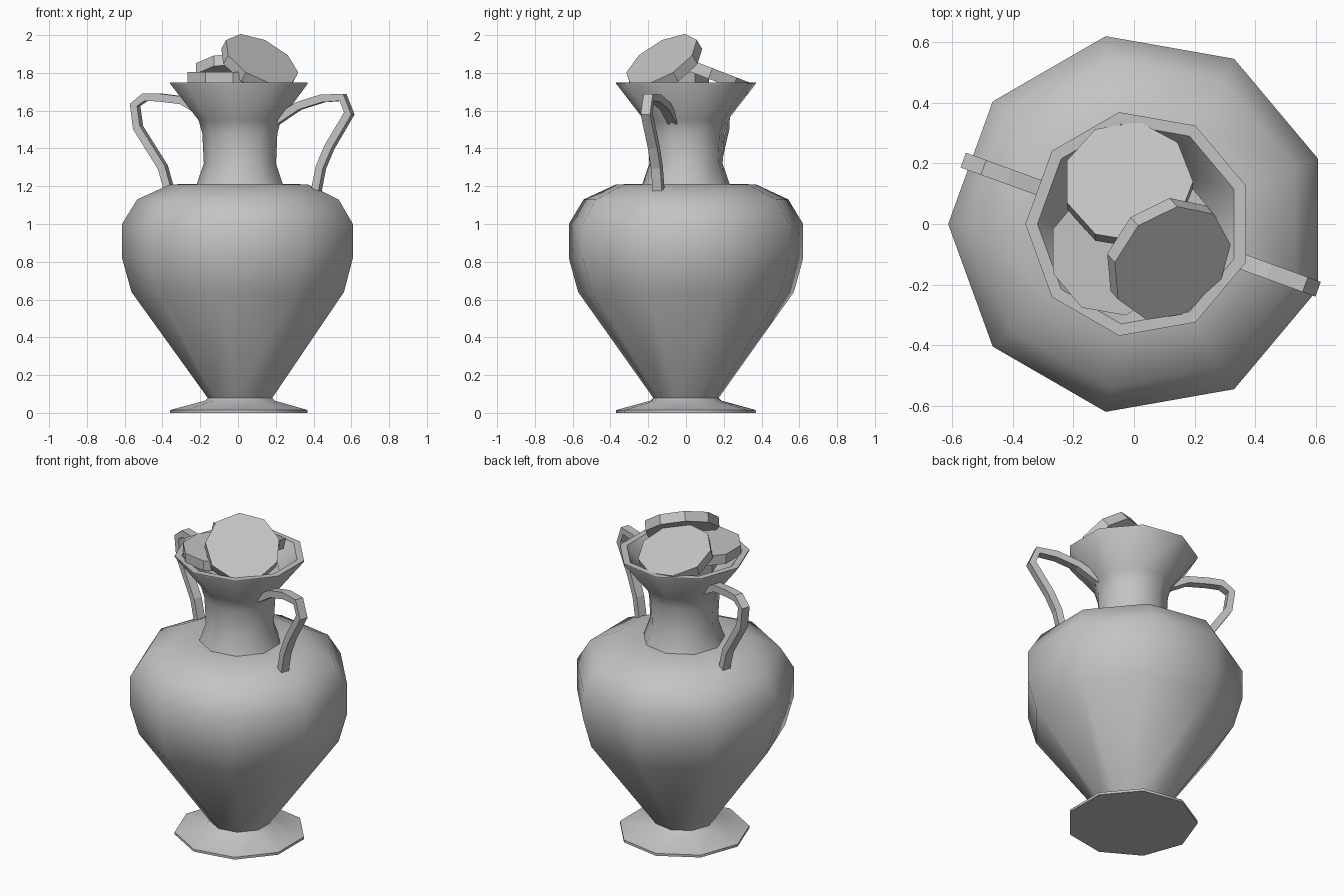
import bpy
import bmesh
from math import cos, sin, pi, radians
from mathutils import Vector

cube = bpy.data.objects.get("Cube")
if cube:
    bpy.data.objects.remove(cube)

SIDES = 9
AXIS_X = 0.016

clay = bpy.data.materials.new("grey_clay")
clay.use_nodes = True
GREY = (0.55, 0.55, 0.55, 1)
clay.diffuse_color = GREY
clay.node_tree.nodes["Principled BSDF"].inputs["Base Color"].default_value = GREY


def finish(bm, name, smooth_angle=None):
    bmesh.ops.recalc_face_normals(bm, faces=bm.faces)
    mesh = bpy.data.meshes.new(name)
    bm.to_mesh(mesh)
    bm.free()
    mesh.materials.append(clay)
    obj = bpy.data.objects.new(name, mesh)
    bpy.context.collection.objects.link(obj)
    if smooth_angle:
        bpy.ops.object.select_all(action='DESELECT')
        obj.select_set(True)
        bpy.context.view_layer.objects.active = obj
        bpy.ops.object.shade_smooth_by_angle(angle=radians(smooth_angle))
    return obj


def skin(bm, rings):
    """Bridge successive rings of points and cap both ends."""
    loops = [[bm.verts.new(p) for p in ring] for ring in rings]
    for a, b in zip(loops, loops[1:]):
        for i in range(len(a)):
            j = (i + 1) % len(a)
            bm.faces.new((a[i], a[j], b[j], b[i]))
    bm.faces.new(loops[0][::-1])
    bm.faces.new(loops[-1])


def lathe(name, profile, smooth_angle):
    bm = bmesh.new()
    # One corner points to -x
    angles = [pi + 2 * pi * i / SIDES for i in range(SIDES)]
    skin(bm, [[(AXIS_X + r * cos(a), r * sin(a), z) for a in angles]
              for r, z in profile])
    return finish(bm, name, smooth_angle)


def handle(name, path, degrees):
    """Sweep a flat strap along a radial (distance, height) path."""
    out = Vector((cos(radians(degrees)), sin(radians(degrees)), 0))
    up = Vector((0, 0, 1))
    side = up.cross(out)
    pts = [Vector((AXIS_X, 0, 0)) + out * r + up * z for r, z in path]
    rings = []
    for i, p in enumerate(pts):
        tangent = (pts[min(i + 1, len(pts) - 1)] - pts[max(i - 1, 0)]).normalized()
        normal = side.cross(tangent)
        rings.append([p + side * 0.026 * u + normal * 0.021 * v
                      for u, v in ((-1, -1), (1, -1), (1, 1), (-1, 1))])
    bm = bmesh.new()
    skin(bm, rings)
    return finish(bm, name)


def disc(name, top_centre, normal, turn=0, radius=0.215, thick=0.06):
    """Flat nine-sided disc placed by the centre of its upper face."""
    n = Vector(normal).normalized()
    rot = n.to_track_quat('Z', 'Y')
    rings = []
    for depth in (-thick, 0):
        rings.append([Vector(top_centre) + rot @ Vector(
            (radius * cos(radians(turn) + 2 * pi * i / SIDES),
             radius * sin(radians(turn) + 2 * pi * i / SIDES), depth))
            for i in range(SIDES)])
    bm = bmesh.new()
    skin(bm, rings)
    return finish(bm, name)


# Foot, belly and neck
lathe("foot", [(0.375, 0), (0.375, 0.015), (0.19, 0.065), (0.175, 0.08)], 45)
lathe("belly", [(0.175, 0.078), (0.58, 0.64), (0.63, 0.82), (0.63, 1.0),
                (0.55, 1.13), (0.375, 1.21), (0.2, 1.212)], 50)
lathe("neck", [(0.237, 1.205), (0.197, 1.32), (0.205, 1.48), (0.225, 1.55),
               (0.375, 1.742), (0.375, 1.75), (0.335, 1.75),
               (0.195, 1.55), (0.165, 1.34)], 50)

# Handles on opposite sides
handle("right_handle", [(0.19, 1.58), (0.33, 1.655), (0.46, 1.67), (0.54, 1.672),
                        (0.597, 1.63), (0.58, 1.51), (0.44, 1.30), (0.405, 1.18)], 160)
handle("left_handle", [(0.19, 1.54), (0.325, 1.625), (0.46, 1.665), (0.575, 1.67),
                       (0.61, 1.585), (0.50, 1.41), (0.45, 1.30), (0.425, 1.18)], -20)

# Loose discs filling the mouth
disc("front_disc", (0.125, -0.13, 1.87), (0.42, -0.47, 0.775), 10)
disc("back_disc", (-0.02, 0.14, 1.825), (0, 0.36, 0.93), 20)
disc("flat_disc", (-0.065, -0.09, 1.805), (0, 0, 1), 20)
disc("sunken_disc", (0.07, -0.05, 1.70), (0, 0, 1))
